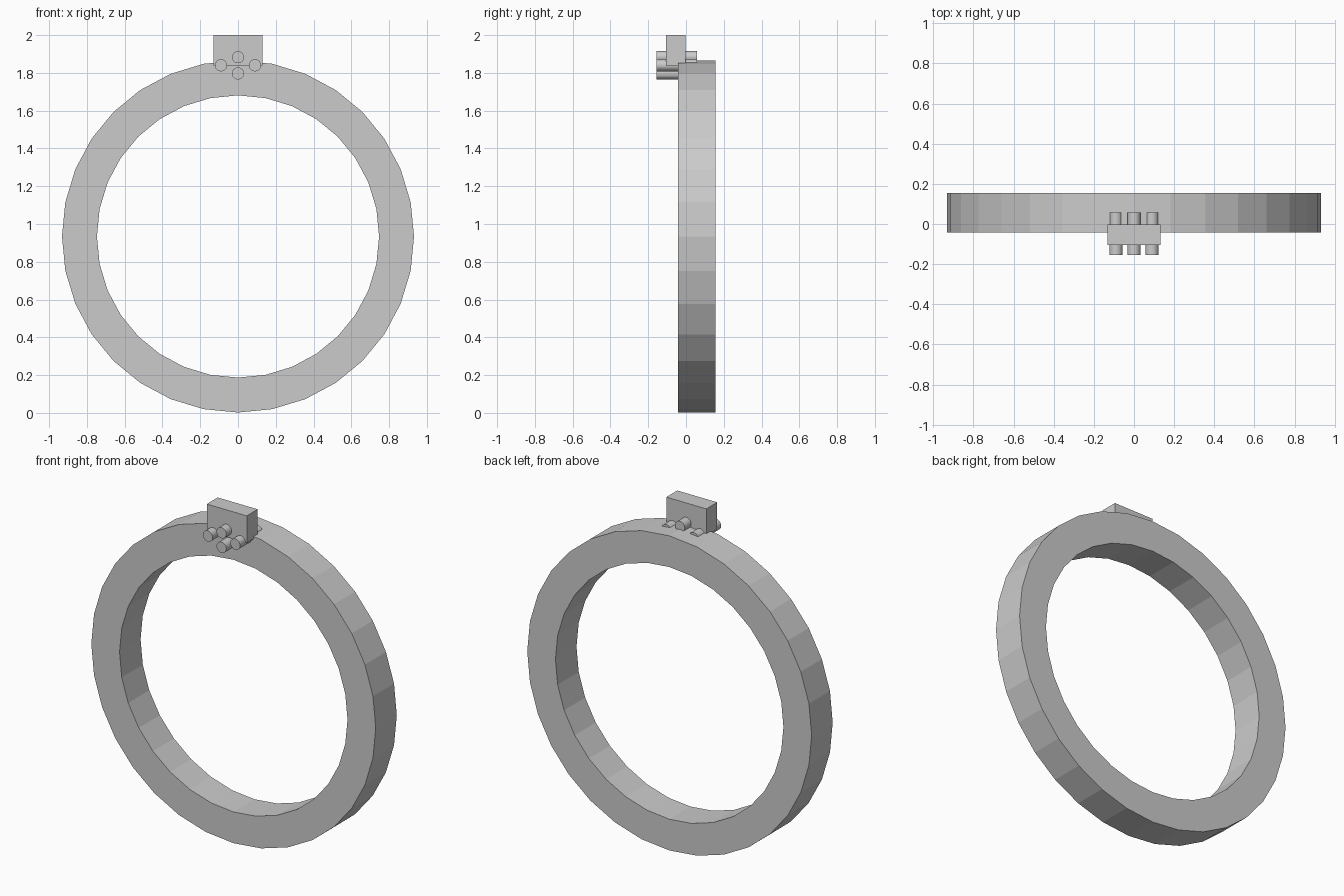
import bpy, bmesh
from math import sin, cos, tau

if "Cube" in bpy.data.objects:
    bpy.data.objects.remove(bpy.data.objects["Cube"])

SIDES = 32


def make_object(name, bm):
    bmesh.ops.recalc_face_normals(bm, faces=bm.faces)
    mesh = bpy.data.meshes.new(name)
    bm.to_mesh(mesh)
    bm.free()
    obj = bpy.data.objects.new(name, mesh)
    bpy.context.collection.objects.link(obj)
    return obj


def circle(bm, r, x, y, z):
    return [bm.verts.new((x + r * sin(tau * i / SIDES), y, z + r * cos(tau * i / SIDES)))
            for i in range(SIDES)]


def bridge(bm, a, b):
    for i in range(SIDES):
        j = (i + 1) % SIDES
        bm.faces.new((a[i], a[j], b[j], b[i]))


# Band: rectangular section swept round a 32-sided circle
bm = bmesh.new()
loops = [circle(bm, r, 0, y, 0.934)
         for r, y in ((0.932, -0.042), (0.932, 0.155), (0.747, 0.155), (0.747, -0.042))]
for k in range(4):
    bridge(bm, loops[k], loops[(k + 1) % 4])
make_object("ring_band", bm)

# Block seated on top of the band
bm = bmesh.new()
bmesh.ops.create_cube(bm, size=1)
for v in bm.verts:
    v.co.x *= 0.262
    v.co.y = v.co.y * 0.102 - 0.054
    v.co.z = v.co.z * 0.16 + 1.92
make_object("top_block", bm)

# Four pins running front to back in a diamond pattern
pins = {"left": (-0.09, 1.84), "right": (0.09, 1.84),
        "upper": (0, 1.883), "lower": (0, 1.797)}
for side, (x, z) in pins.items():
    bm = bmesh.new()
    front = circle(bm, 0.032, x, -0.155, z)
    back = circle(bm, 0.032, x, 0.057, z)
    bridge(bm, front, back)
    bm.faces.new(front)
    bm.faces.new(back)
    make_object(side + "_pin", bm)
